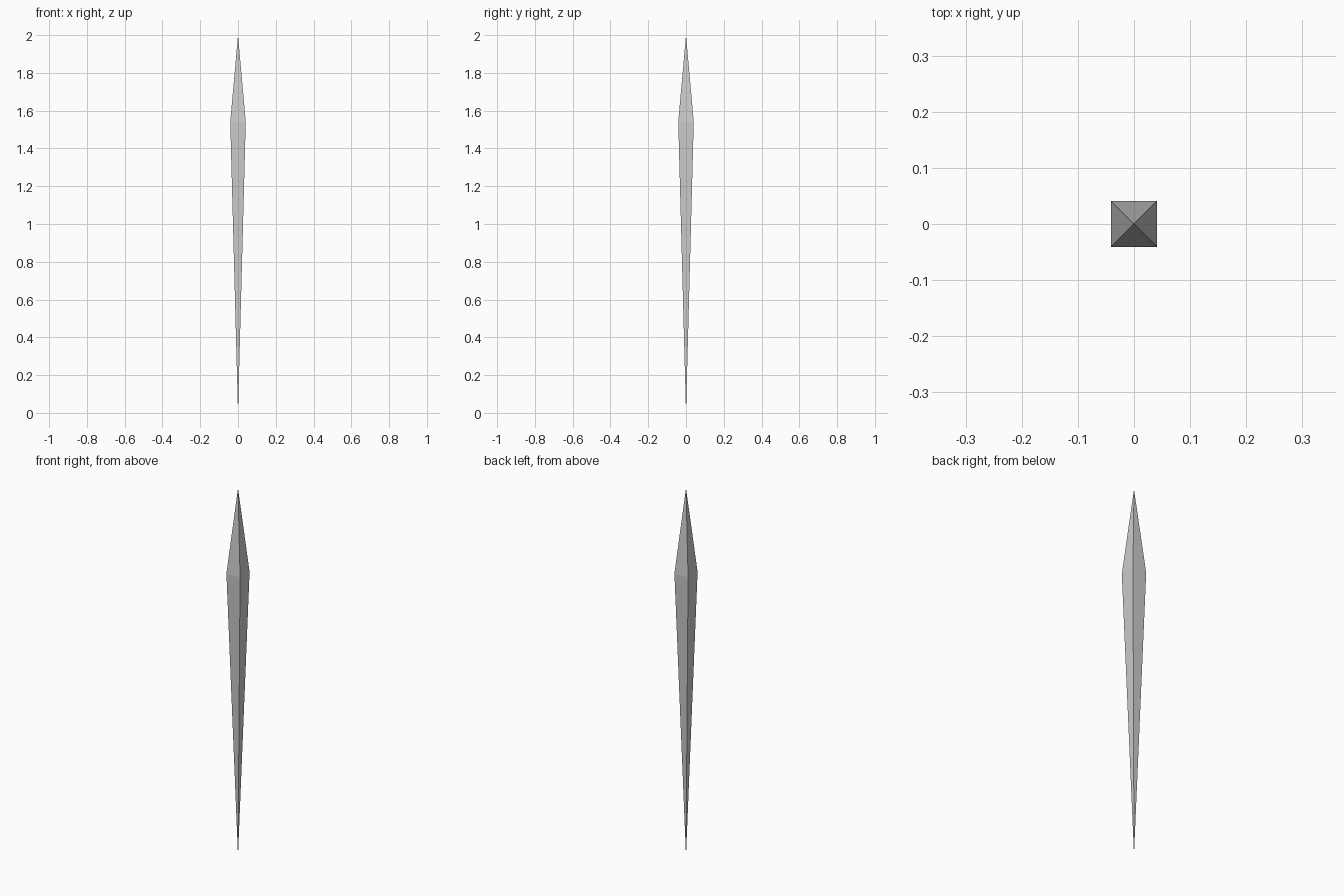
import bpy, bmesh

if "Cube" in bpy.data.objects:
    bpy.data.objects.remove(bpy.data.objects["Cube"])

# Four-sided tapered spike: (height, half width) of each square ring
rings = [(1.54, 0.041)]
bottom, top = 0.0, 2.0

bm = bmesh.new()
loops = []
for z, h in rings:
    loops.append([bm.verts.new((x * h, y * h, z))
                  for x, y in ((-1, -1), (1, -1), (1, 1), (-1, 1))])
low, high = bm.verts.new((0, 0, bottom)), bm.verts.new((0, 0, top))
for i in range(4):
    j = (i + 1) % 4
    bm.faces.new((low, loops[0][j], loops[0][i]))
    for a, b in zip(loops, loops[1:]):
        bm.faces.new((a[i], a[j], b[j], b[i]))
    bm.faces.new((loops[-1][i], loops[-1][j], high))
bmesh.ops.recalc_face_normals(bm, faces=bm.faces)

mesh = bpy.data.meshes.new("spike")
bm.to_mesh(mesh)
bm.free()
bpy.context.collection.objects.link(bpy.data.objects.new("spike", mesh))
